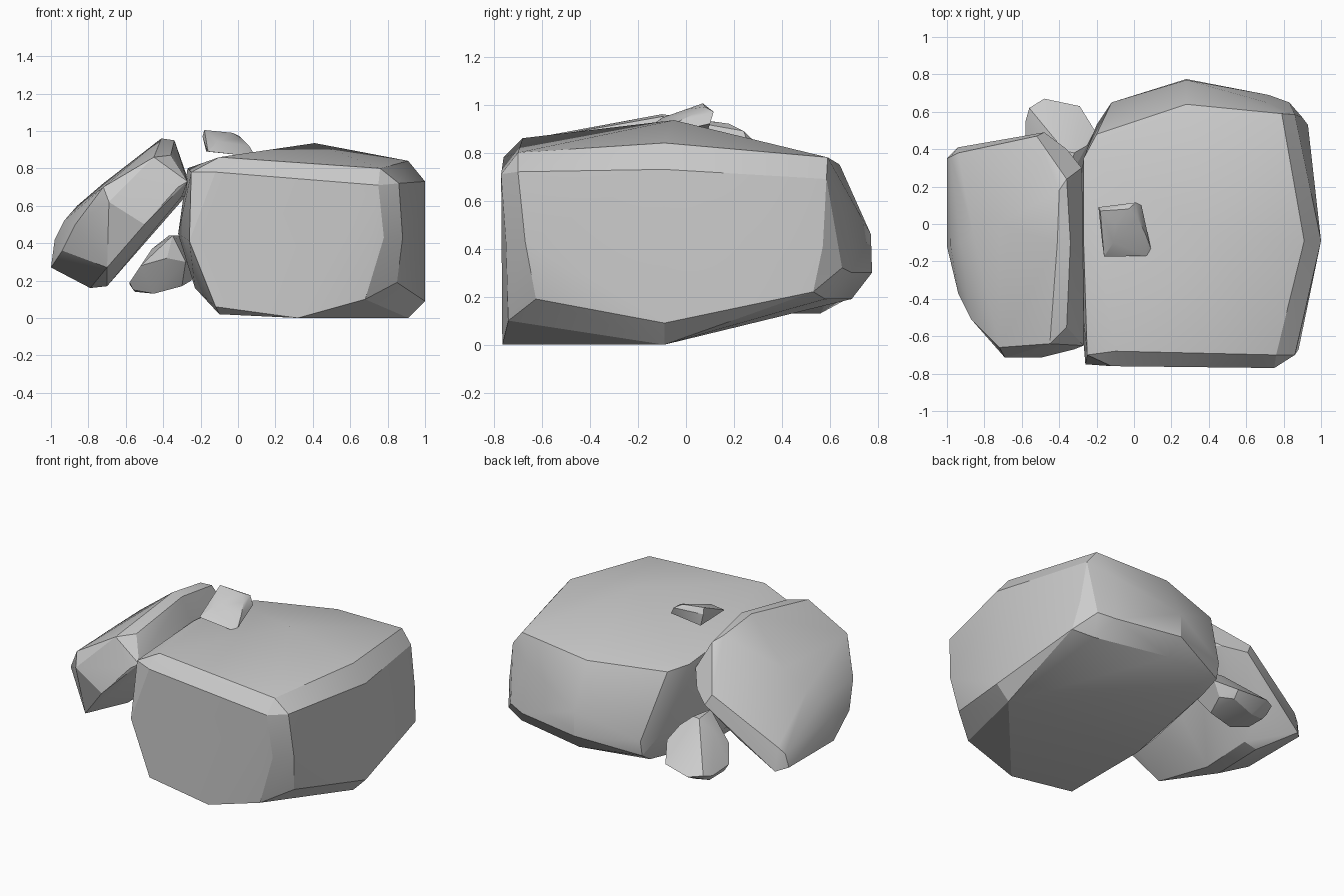
import bpy, bmesh
from math import radians


def rock(name, points):
    """Faceted stone: convex hull of its corner points, nearly flat faces merged."""
    bm = bmesh.new()
    for p in points:
        bm.verts.new(p)
    res = bmesh.ops.convex_hull(bm, input=bm.verts[:])
    loose = {g for g in res["geom_interior"] + res["geom_unused"]
             if isinstance(g, bmesh.types.BMVert)}
    bmesh.ops.delete(bm, geom=[v for v in loose if v.is_valid and not v.link_faces],
                     context='VERTS')
    bmesh.ops.dissolve_limit(bm, angle_limit=radians(3), verts=bm.verts[:], edges=bm.edges[:])
    bmesh.ops.recalc_face_normals(bm, faces=bm.faces[:])
    me = bpy.data.meshes.new(name)
    bm.to_mesh(me)
    bm.free()
    ob = bpy.data.objects.new(name, me)
    bpy.context.collection.objects.link(ob)
    bpy.ops.object.select_all(action='DESELECT')
    ob.select_set(True)
    bpy.context.view_layer.objects.active = ob
    bpy.ops.object.shade_smooth_by_angle(angle=radians(22))
    return ob


# Large boulder: rings for front, right, top, back, left and bottom
rock("large_boulder", [
    (-.26, -.75, .41), (-.12, -.76, .78), (.37, -.757, .73), (.75, -.77, .71),
    (.78, -.75, .43), (.68, -.74, .1), (.32, -.765, 0), (-.12, -.755, .06),
    (.86, -.7, .72), (.88, -.67, .43), (.85, -.625, .19), (1, -.09, .09), (1, -.09, .73),
    (.93, .53, .22), (.90, .57, .41), (.86, .585, .69),
    (-.1, -.68, .86), (.33, -.67, .84), (.76, -.7, .8), (.91, -.09, .84),
    (.79, .59, .78), (.41, -.05, .935), (.28, .64, .75), (-.2, .48, .74),
    (.28, .77, .46), (.28, .775, .3), (.72, .69, .3), (.71, .65, .62), (.83, .65, .32),
    (-.12, .65, .32), (-.12, .63, .22), (.3, .69, .19),
    (-.32, -.05, .45), (-.27, -.08, .8), (-.27, .35, .76), (-.25, -.7, .78), (-.23, -.08, .16),
    (-.2, .53, .36), (-.1, -.7, .02), (-.1, -.09, .02), (.91, -.09, 0), (-.1, .52, .15),
    (.8, .58, .19),
])

# Thick slab leaning against the boulder
rock("leaning_slab", [
    (-.72, -.66, .70), (-.45, -.64, .86), (-.41, -.1, .96), (-.40, .18, .92),
    (-.34, -.1, .95), (-.36, -.55, .87), (-.36, .24, .89), (-.28, .3, .72),
    (-.27, -.08, .75), (-.27, -.65, .73), (-.32, -.67, .7), (-.50, -.715, .5),
    (-.69, -.715, .62), (-.87, -.51, .50), (-.94, -.37, .36), (-1, -.12, .27),
    (-.98, -.12, .42), (-1, .35, .27), (-.98, .36, .36), (-.94, .38, .40), (-.93, -.1, .52),
    (-.86, -.05, .60), (-.72, .0, .72), (-.70, .40, .57), (-.52, .47, .67), (-.48, .49, .60),
    (-.36, .40, .64), (-.70, .43, .40), (-.94, .41, .25),
    (-.79, -.15, .16), (-.70, -.15, .17), (-.79, .2, .17), (-.70, .2, .19),
    (-.70, -.60, .27), (-.29, .28, .66), (-.28, -.1, .65), (-.30, -.6, .65),
])

# Small stone wedged behind
rock("small_stone", [
    (-.58, .55, .18), (-.56, .62, .2), (-.55, .54, .14), (-.45, .56, .13),
    (-.48, .67, .19), (-.29, .63, .21), (-.30, .58, .17), (-.25, .5, .2),
    (-.21, .5, .3), (-.25, .42, .38), (-.32, .38, .44), (-.37, .39, .44),
    (-.35, .24, .44), (-.46, .36, .37), (-.52, .29, .28), (-.55, .50, .22),
    (-.58, .38, .19), (-.56, .40, .15), (-.45, .36, .13), (-.38, .24, .32),
    (-.28, .26, .30), (-.30, .36, .17),
])

# Pebble resting on top
rock("top_pebble", [
    (-.18, .07, 1.005), (-.03, .08, .99), (.01, .115, .97), (.04, .1, .92),
    (.09, -.13, .87), (.07, -.17, .865), (-.16, -.175, .89), (-.17, -.1, .91),
    (-.19, .09, .97), (-.17, .09, .89), (.06, -.05, .92), (-.11, -.1, .945),
    (-.10, 0, .98), (.02, .03, .96),
])
